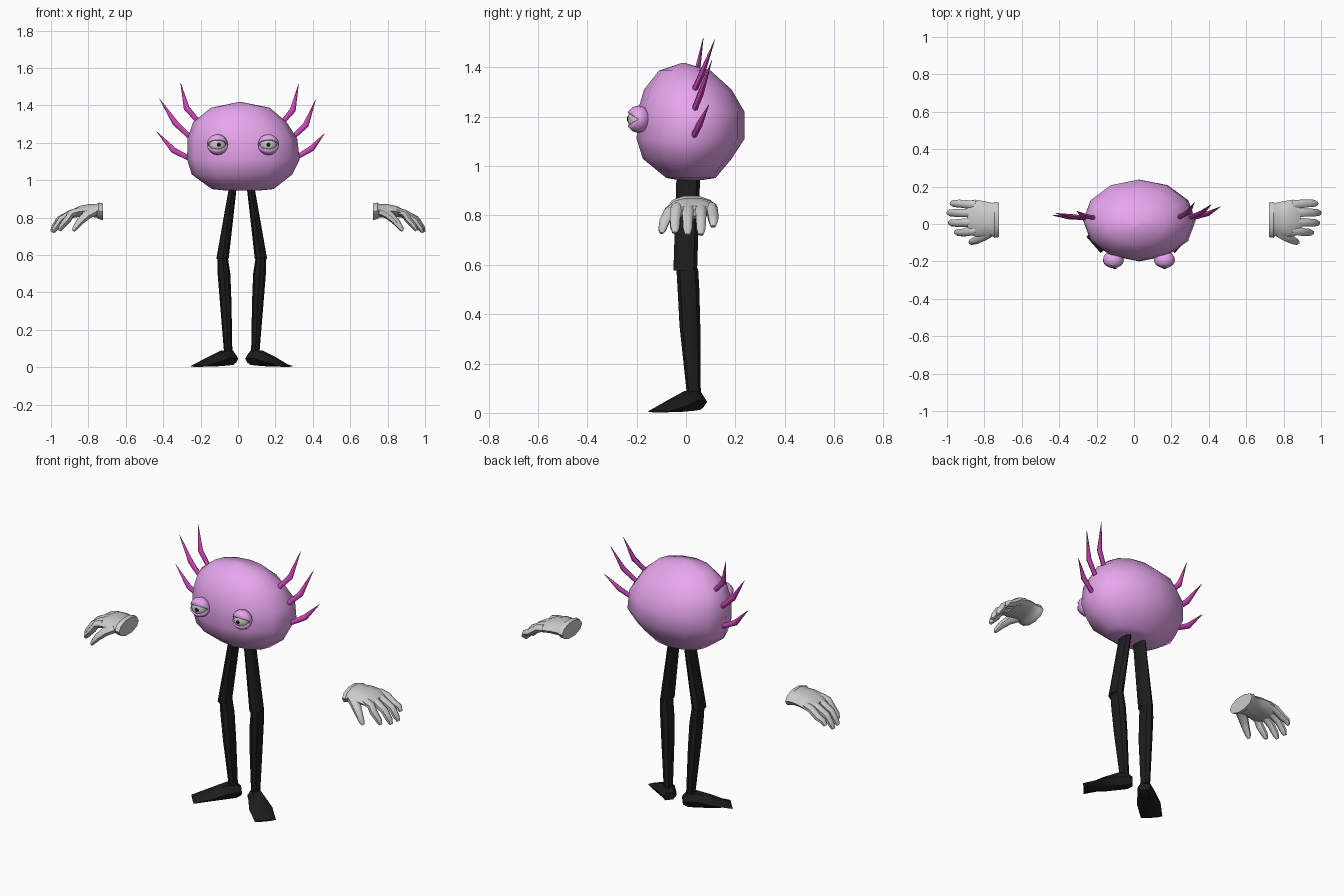
import bpy, bmesh
from math import pi, sin, cos, atan2, radians
from mathutils import Vector, Matrix

if "Cube" in bpy.data.objects:
    bpy.data.objects.remove(bpy.data.objects["Cube"])


def material(name, color):
    m = bpy.data.materials.new(name)
    m.diffuse_color = (*color, 1)
    m.use_nodes = True
    m.node_tree.nodes["Principled BSDF"].inputs["Base Color"].default_value = m.diffuse_color
    return m


PINK = material("pink", (0.80, 0.38, 0.85))
MAGENTA = material("magenta", (0.62, 0.06, 0.48))
BLACK = material("black", (0.012, 0.012, 0.012))


def finish(name, bm, mat=None, angle=40):
    bmesh.ops.recalc_face_normals(bm, faces=bm.faces)
    me = bpy.data.meshes.new(name)
    bm.to_mesh(me)
    bm.free()
    ob = bpy.data.objects.new(name, me)
    bpy.context.collection.objects.link(ob)
    if mat:
        me.materials.append(mat)
    bpy.ops.object.select_all(action='DESELECT')
    ob.select_set(True)
    bpy.context.view_layer.objects.active = ob
    bpy.ops.object.shade_smooth_by_angle(angle=radians(angle))
    return ob


def tube(name, path, sides, mat=None, up=(0, 0, 1), axis=None, phase=0, angle=40):
    """Loft rings of (centre, half width, half height) along a path."""
    bm = bmesh.new()
    pts = [Vector(p[0]) for p in path]
    rings = []
    for i, (_, w, h) in enumerate(path):
        t = Vector(axis) if axis else pts[min(i + 1, len(pts) - 1)] - pts[max(i - 1, 0)]
        side = Vector(up).cross(t).normalized()
        over = t.cross(side).normalized()
        rings.append([bm.verts.new(pts[i] + side * w * cos(a) + over * h * sin(a))
                      for a in (phase + 2 * pi * k / sides for k in range(sides))])
    for a, b in zip(rings, rings[1:]):
        for k in range(sides):
            j = (k + 1) % sides
            bm.faces.new((a[k], a[j], b[j], b[k]))
    bm.faces.new(rings[0])
    bm.faces.new(rings[-1])
    return finish(name, bm, mat, angle)


# round head: z, left, right, front, back of each ring
HEAD = [(1.417, 0.0, 0.02, -0.02, 0.0), (1.387, -0.145, 0.17, -0.11, 0.10),
        (1.31, -0.24, 0.26, -0.17, 0.185), (1.22, -0.27, 0.317, -0.197, 0.237),
        (1.11, -0.272, 0.33, -0.20, 0.237), (1.03, -0.247, 0.29, -0.175, 0.185),
        (0.952, -0.14, 0.19, -0.08, 0.12), (0.944, -0.06, 0.11, -0.03, 0.07)]
tube("head", [(((l + r) / 2, (f + b) / 2, z), (r - l) / 2, (b - f) / 2)
              for z, l, r, f, b in HEAD], 12, PINK, up=(0, 1, 0), axis=(0, 0, 1), angle=75)


def ball(name, loc, scale, mat=None, seg=14, rings=8):
    bm = bmesh.new()
    bmesh.ops.create_uvsphere(bm, u_segments=seg, v_segments=rings, radius=1)
    bmesh.ops.transform(bm, verts=bm.verts, matrix=Matrix.Translation(loc) @ Matrix.Diagonal((*scale, 1)))
    return finish(name, bm, mat, 60)


# eyes: ball, pupil and a lid shell with a wedge opening to the front
for tag, x, px in (("left", -0.11, -0.102), ("right", 0.163, 0.163)):
    ball("eyeball_" + tag, (x, -0.193, 1.19), (0.047, 0.044, 0.047))
    ball("pupil_" + tag, (px, -0.236, 1.191), (0.011, 0.004, 0.011), BLACK, 10, 6)
    bm = bmesh.new()
    bmesh.ops.create_uvsphere(bm, u_segments=12, v_segments=8, radius=1)
    bmesh.ops.rotate(bm, verts=bm.verts, matrix=Matrix.Rotation(pi / 2, 3, 'Y'))
    gap = [f for f in bm.faces
           if abs(atan2(f.calc_center_median().z, -f.calc_center_median().y)) < radians(30)]
    bmesh.ops.delete(bm, geom=gap, context='FACES')
    bmesh.ops.transform(bm, verts=bm.verts, matrix=Matrix.Translation((x, -0.193, 1.19))
                        @ Matrix.Diagonal((0.056, 0.05, 0.056, 1)))
    lid = finish("eyelid_" + tag, bm, PINK, 50)
    mod = lid.modifiers.new("thickness", 'SOLIDIFY')
    mod.thickness = 0.008

# curved gill spikes: base, bend and tip as (x, z)
GILLS = {"left": (0.07, [((-0.20, 1.30), (-0.275, 1.385), (-0.307, 1.52)),
                         ((-0.24, 1.215), (-0.335, 1.305), (-0.42, 1.435)),
                         ((-0.24, 1.105), (-0.345, 1.16), (-0.435, 1.26))]),
         "right": (0.117, [((0.23, 1.30), (0.293, 1.375), (0.324, 1.513)),
                           ((0.285, 1.22), (0.363, 1.295), (0.415, 1.43)),
                           ((0.31, 1.12), (0.395, 1.17), (0.463, 1.25))])}
for tag, (yt, spikes) in GILLS.items():
    for i, (a, b, c) in enumerate(spikes):
        top = yt - (0.012 * i)
        yb = 0.03 + (top - 0.03) * 0.4
        tube(f"gill_{tag}_{i + 1}", [((a[0], 0.03, a[1]), 0.012, 0.012),
                                     ((b[0], yb, b[1]), 0.016, 0.013),
                                     ((c[0], top, c[1]), 0.001, 0.001)],
             6, MAGENTA, up=(0, 1, 0), angle=60)

# legs and feet, mirrored about x = 0.02
for tag, s in (("left", -1), ("right", 1)):
    def P(x, y, z):
        return (0.02 + s * x, y, z)

    flat = dict(up=(0, 1, 0), axis=(0, 0, 1))
    tube("thigh_" + tag, [(P(0.045, 0.01, 0.98), 0.02, 0.048),
                          (P(0.103, -0.003, 0.578), 0.033, 0.048)], 8, BLACK, **flat)
    tube("shin_" + tag, [(P(0.102, 0.005, 0.585), 0.028, 0.044),
                         (P(0.095, 0.01, 0.50), 0.034, 0.044),
                         (P(0.086, 0.016, 0.35), 0.031, 0.042),
                         (P(0.072, 0.032, 0.07), 0.022, 0.028)], 8, BLACK, **flat)
    d = Vector((s * 0.75, -0.66, 0))
    foot = []
    for t, lo, hi, w in ((-0.045, 0.025, 0.065, 0.030), (-0.02, 0.012, 0.088, 0.036),
                         (0.03, 0.008, 0.088, 0.042), (0.11, 0.004, 0.056, 0.055),
                         (0.215, 0.002, 0.009, 0.05)):
        c = Vector(P(0.075, 0.03, (lo + hi) / 2)) + d * t
        foot.append((c, w * 1.15, (hi - lo) / 2 * 1.15))
    tube("foot_" + tag, foot, 6, BLACK, axis=d, phase=pi / 6 * 0, angle=30)

# gloves: cuff and palm, four fingers and a thumb
PALM = [(0.722, 0.022, 0.831, 0.092, 0.047), (0.745, 0.022, 0.836, 0.096, 0.046),
        (0.755, 0.024, 0.836, 0.088, 0.038), (0.80, 0.027, 0.838, 0.095, 0.035),
        (0.85, 0.032, 0.832, 0.098, 0.031), (0.89, 0.034, 0.818, 0.088, 0.022)]
FINGERS = [("index", -0.035, -0.045, 0.955, 0.73), ("middle", 0.012, 0.006, 0.988, 0.722),
           ("ring", 0.06, 0.06, 0.996, 0.722), ("little", 0.102, 0.11, 0.978, 0.755)]
for tag, s in (("left", -1), ("right", 1)):
    tube("palm_" + tag, [((s * x, y, z), w, h) for x, y, z, w, h in PALM], 10,
         axis=(s, 0, 0), angle=45)
    for name, y0, y1, xt, zt in FINGERS:
        tube(f"{name}_finger_{tag}",
             [((s * 0.845, y0, 0.835), 0.024, 0.021),
              ((s * 0.89, (y0 + y1) / 2, 0.822), 0.024, 0.021),
              ((s * (xt - 0.045), y1, 0.79), 0.022, 0.020),
              ((s * (xt - 0.012), y1, zt + 0.022), 0.019, 0.017),
              ((s * xt, y1, zt), 0.011, 0.009)], 7, angle=50)
    tube("thumb_" + tag,
         [((s * 0.77, -0.04, 0.832), 0.030, 0.026), ((s * 0.81, -0.065, 0.812), 0.028, 0.025),
          ((s * 0.845, -0.086, 0.778), 0.022, 0.020), ((s * 0.872, -0.097, 0.742), 0.016, 0.014),
          ((s * 0.879, -0.099, 0.728), 0.008, 0.007)], 7, angle=50)
